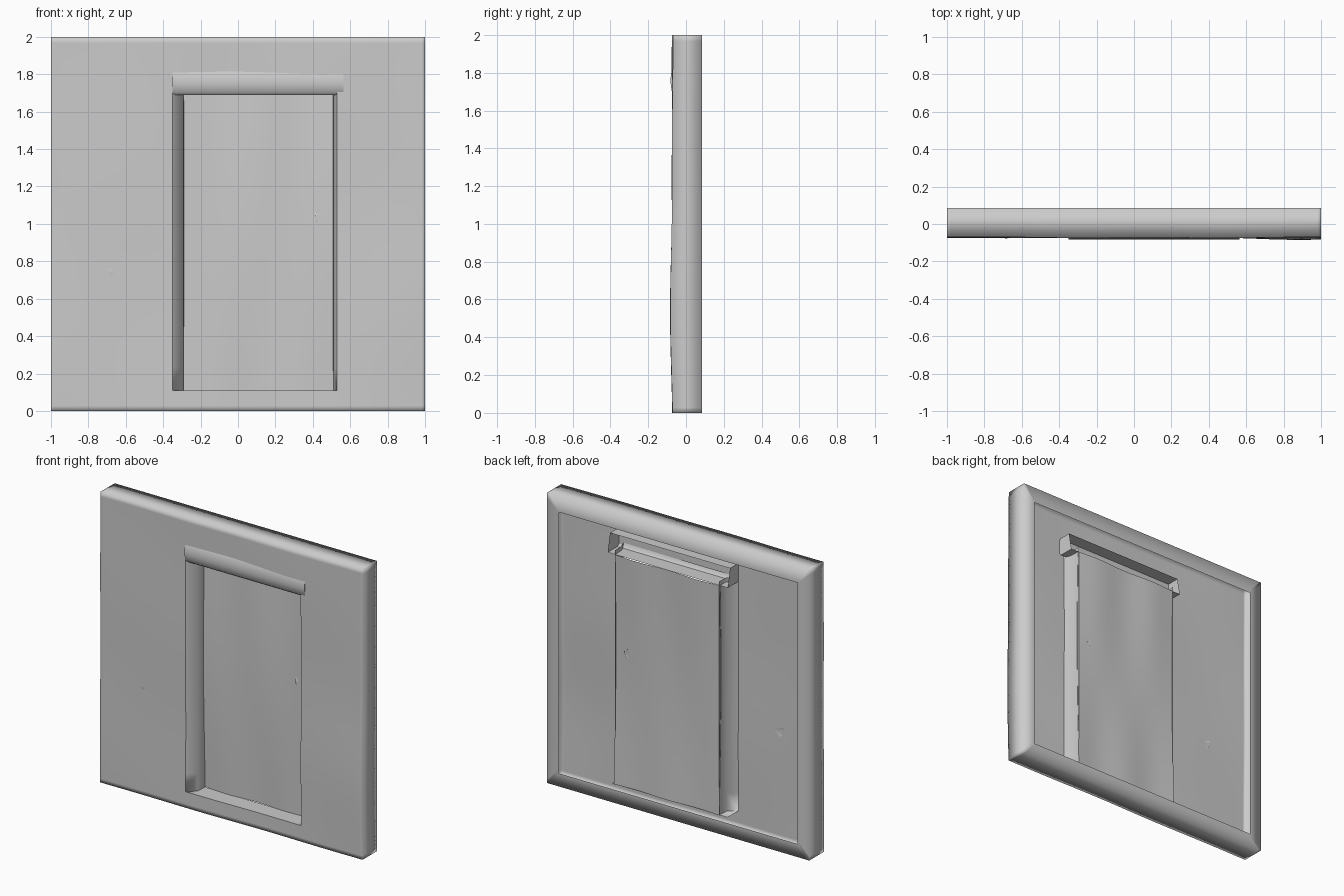
import bpy, bmesh, math

if "Cube" in bpy.data.objects:
    bpy.data.objects.remove(bpy.data.objects["Cube"])

FRONT, BACK, DOOR_Y = -0.072, 0.085, 0.05


def ripple(x, z):
    # gentle uneven plaster, a little thicker low on the right
    wob = 0.004 * math.sin(5 * x + 1.3 * z) * math.cos(4 * z - 2 * x)
    bulge = 0.010 * math.exp(-((x - 0.9) / 0.3) ** 2 - ((z - 0.6) / 0.4) ** 2)
    return wob - bulge


def finish(name, bm):
    bmesh.ops.remove_doubles(bm, verts=bm.verts, dist=1e-5)
    bmesh.ops.recalc_face_normals(bm, faces=bm.faces)
    for f in bm.faces:
        f.smooth = True
    me = bpy.data.meshes.new(name)
    bm.to_mesh(me)
    bm.free()
    ob = bpy.data.objects.new(name, me)
    bpy.context.collection.objects.link(ob)
    return ob


def sheet(bm, us, vs, point, keep=lambda u, v: True):
    # grid of quads; point(u, v) gives the position
    grid = [[bm.verts.new(point(u, v)) for v in vs] for u in us]
    for i in range(len(us) - 1):
        for j in range(len(vs) - 1):
            if keep((us[i] + us[i + 1]) / 2, (vs[j] + vs[j + 1]) / 2):
                bm.faces.new((grid[i][j], grid[i + 1][j],
                              grid[i + 1][j + 1], grid[i][j + 1]))


def steps(stops, n):
    out = [stops[0]]
    for a, b in zip(stops, stops[1:]):
        out += [a + (b - a) * k / n for k in range(1, n + 1)]
    return out


# wall shell: front skin with doorway, outer sides and open back rim
X0, X1, Z0, Z1 = -0.35, 0.53, 0.11, 1.72
xs = steps([-1, -0.93, X0, -0.1, 0.25, X1, 0.93, 1], 4)
zs = steps([0, Z0, 0.6, 1.15, Z1, 1.87, 2], 4)


def skin(x, z):
    return (x, FRONT + ripple(x, z), z)


bm = bmesh.new()
sheet(bm, xs, zs, skin, lambda x, z: not (X0 < x < X1 and Z0 < z < Z1))


def rim(x, z, k):
    # k=0 skin edge, k=1 back outer edge, k=2 inner edge of the back rim
    if k == 0:
        return skin(x, z)
    if k == 1:
        return (x, BACK, z)
    return (x * 0.91, BACK, 0.09 + z * 0.90)


ks = [0, 1, 2]
for x in (-1, 1):
    sheet(bm, zs, ks, lambda z, k, x=x: rim(x, z, k))
for z in (0, 2):
    sheet(bm, xs, ks, lambda x, k, z=z: rim(x, z, k))
finish("wall_shell", bm)

# doorway reveals: sloping left jamb, tight right jamb, sill
bm = bmesh.new()
jz = [z for z in zs if Z0 - 1e-6 <= z <= Z1 + 1e-6]
jx = [x for x in xs if X0 - 1e-6 <= x <= X1 + 1e-6]
depth = [0, 0.4, 1]


def jamb(x_front, x_mid, x_back):
    def point(z, d):
        y = skin(x_front, z)[1]
        x = {0: x_front, 0.4: x_mid, 1: x_back}[d]
        return (x, y + (DOOR_Y - y) * d, z)
    return point


sheet(bm, jz, depth, jamb(X0, -0.292, -0.288))
sheet(bm, jz, depth, jamb(X1, 0.511, 0.508))
sheet(bm, jx, [0, 1], lambda x, d: (x, skin(x, Z0)[1] * (1 - d) + DOOR_Y * d, Z0))
finish("door_reveal", bm)

# door: thin slightly warped sheet
bm = bmesh.new()


def door_point(x, z):
    wave = 0.006 * math.sin(14 * x) * math.cos(2 * z)
    bow = -0.012 * math.sin(math.pi * (z - 0.11) / 1.58)
    return (x, DOOR_Y + wave + bow, z)


sheet(bm, steps([-0.292, 0.511], 16), steps([0.11, 1.69], 16), door_point)
finish("door", bm)

# lintel: hollow beam, rounded front, open at the back
profile = [(0.045, 1.69), (-0.060, 1.69), (-0.076, 1.705), (-0.082, 1.75),
           (-0.080, 1.79), (-0.070, 1.815), (0.02, 1.815)]
bm = bmesh.new()
sheet(bm, [-0.35, 0.565], range(len(profile)),
      lambda x, i: (x, profile[i][0], profile[i][1]))
for x in (-0.35, 0.565):
    bm.faces.new([bm.verts.new((x, y, z)) for y, z in profile])
lintel = finish("lintel", bm)
for o in bpy.context.selected_objects:
    o.select_set(False)
lintel.select_set(True)
bpy.context.view_layer.objects.active = lintel
bpy.ops.object.shade_smooth_by_angle(angle=math.radians(40))


# small wedge on the wall and a door latch
def wedge(name, x, y, z, w, h, d):
    bm = bmesh.new()
    tip = bm.verts.new((x - w * 0.3, y - d, z + h * 0.1))
    base = [bm.verts.new((x + a * w, y, z + b * h))
            for a, b in ((-0.5, 0.5), (0.5, 0.1), (-0.2, -0.5))]
    for i in range(3):
        bm.faces.new((base[i], base[(i + 1) % 3], tip))
    finish(name, bm)


wedge("wall_chip", -0.66, -0.066, 0.74, 0.09, 0.07, 0.012)
wedge("door_latch", 0.425, 0.045, 1.03, 0.03, 0.08, 0.02)
